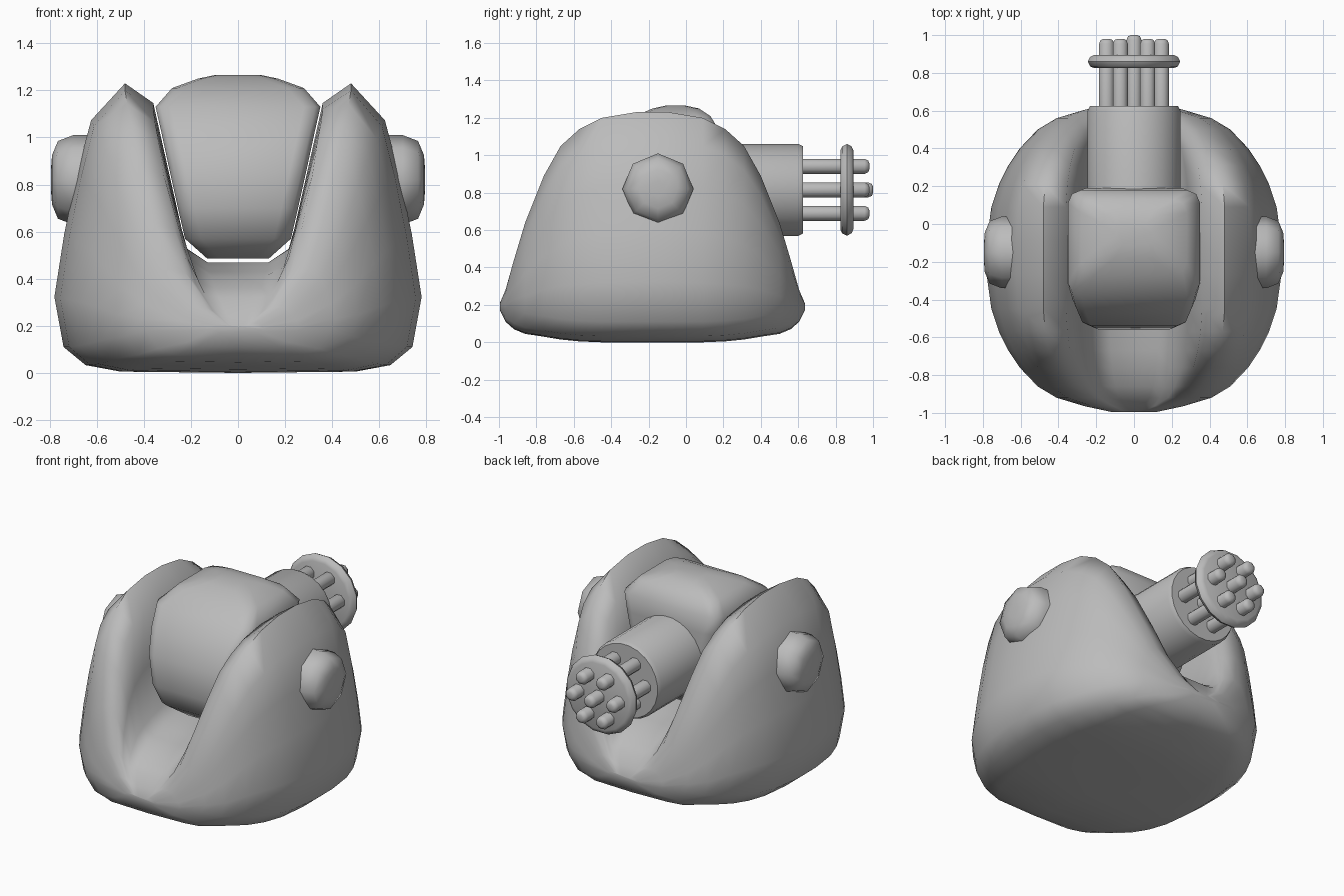
import bpy, bmesh, math

if "Cube" in bpy.data.objects:
    bpy.data.objects.remove(bpy.data.objects["Cube"])

mat = bpy.data.materials.new("light grey")
mat.diffuse_color = (0.5, 0.5, 0.5, 1)
mat.use_nodes = True
mat.node_tree.nodes["Principled BSDF"].inputs["Base Color"].default_value = mat.diffuse_color


def loft(name, rings, angle=50):
    """Skin a list of equal-length closed rings and cap both ends."""
    bm = bmesh.new()
    vr = [[bm.verts.new(p) for p in r] for r in rings]
    n = len(vr[0])
    for a, b in zip(vr, vr[1:]):
        for i in range(n):
            j = (i + 1) % n
            bm.faces.new((a[i], a[j], b[j], b[i]))
    bm.faces.new(vr[0])
    bm.faces.new(vr[-1])
    bmesh.ops.recalc_face_normals(bm, faces=bm.faces)
    me = bpy.data.meshes.new(name)
    bm.to_mesh(me)
    bm.free()
    me.materials.append(mat)
    ob = bpy.data.objects.new(name, me)
    bpy.context.collection.objects.link(ob)
    bpy.ops.object.select_all(action='DESELECT')
    bpy.context.view_layer.objects.active = ob
    ob.select_set(True)
    bpy.ops.object.shade_smooth_by_angle(angle=math.radians(angle))
    return ob


def lathe_y(name, x, z, profile, sides, angle=50):
    """Round part along y; profile is (y, radius)."""
    angs = [2 * math.pi * (i + 0.5) / sides for i in range(sides)]
    return loft(name, [[(x + r * math.cos(a), y, z + r * math.sin(a)) for a in angs]
                       for y, r in profile], angle)


# Body: U-shaped section swept along y, swelling from the rims to the middle
def body_ring(y, w, H, F, c, zb):
    lip = zb + min(0.11, (H - zb) * 0.4)
    half = [(0.64 * w, zb + (lip - zb) * 0.05), (0.83 * w, zb + (lip - zb) * 0.3), (0.95 * w, lip)]
    for f, k in ((1, 0.19), (0.86, 0.43), (0.68, 0.66), (0.48, 0.86), (0, 1)):
        half.append((c + (w - c) * f, lip + (H - lip) * k))
    for f, k in ((0.75, 0.89), (0.6, 0.47), (0.46, 0.08), (0.27, 0)):
        half.append((c * f, F + (H - F) * k))
    right = [(x, y, z) for x, z in half]
    left = [(-x, y, z) for x, z in reversed(half)]
    return [(0, y, zb)] + right + [(0, y, F)] + left


# distance from middle, half width, crest height, floor height, crest x, underside
stations = [
    (0.815, 0.12, 0.21, 0.20, 0.07, 0.17),
    (0.785, 0.26, 0.28, 0.25, 0.18, 0.11),
    (0.74, 0.41, 0.44, 0.32, 0.30, 0.07),
    (0.68, 0.51, 0.64, 0.36, 0.36, 0.045),
    (0.58, 0.605, 0.89, 0.41, 0.42, 0.03),
    (0.49, 0.665, 1.05, 0.43, 0.45, 0.015),
    (0.39, 0.715, 1.14, 0.45, 0.47, 0.005),
    (0.27, 0.755, 1.20, 0.47, 0.48, 0.0),
    (0.09, 0.78, 1.23, 0.47, 0.48, 0.0)]
YC = -0.18
rings = [body_ring(YC - s[0], *s[1:]) for s in stations]
rings += [body_ring(YC + s[0], *s[1:]) for s in reversed(stations)]
loft("body", rings, 70)


# Pivoting head: rounded-rectangle slices stacked in z
def head_ring(z, w, y0, y1):
    b = min(0.07, w * 0.4)
    half = [(w - b, y0), (w - b * 0.3, y0 + b * 0.3), (w, y0 + b),
            (w, y1 - b), (w - b * 0.3, y1 - b * 0.3), (w - b, y1)]
    return [(x, y, z) for x, y in half] + [(-x, y, z) for x, y in reversed(half)]


slices = [(0.485, 0.13, -0.40, 0.08), (0.57, 0.225, -0.51, 0.16), (0.70, 0.255, -0.56, 0.19),
          (0.88, 0.295, -0.54, 0.19), (1.02, 0.325, -0.47, 0.19), (1.13, 0.35, -0.38, 0.18),
          (1.21, 0.28, -0.27, 0.13), (1.25, 0.17, -0.18, 0.07), (1.265, 0.10, -0.11, 0.0)]
loft("head", [head_ring(*s) for s in slices], 60)

# Gun housing
ZG = 0.815
lathe_y("gun_housing", 0, ZG, [(-0.1, 0.248), (0.6, 0.248), (0.625, 0.235)], 24)

# Six barrels around a centre barrel
for i in range(7):
    a, R = (i * math.pi / 3, 0.145) if i < 6 else (0, 0)
    end = 0.98 if i < 6 else 1.0
    lathe_y("barrel_%d" % (i + 1), R * math.cos(a), ZG + R * math.sin(a),
            [(0.58, 0.043), (end - 0.025, 0.043), (end - 0.006, 0.034), (end, 0.018)], 8, 60)

# Disc that holds the barrels together
lathe_y("barrel_disc", 0, ZG, [(0.825, 0.215), (0.835, 0.237), (0.86, 0.25),
                               (0.885, 0.237), (0.895, 0.215)], 16)

# Octagonal pivot caps on both cheeks
for side, name in ((1, "right_pivot_cap"), (-1, "left_pivot_cap")):
    prof = [(0.58, 0.19), (0.70, 0.19), (0.765, 0.165), (0.79, 0.105), (0.795, 0.04)]
    loft(name, [[(side * x, -0.15 + r * math.sin(k * math.pi / 4), 0.82 + r * math.cos(k * math.pi / 4))
                 for k in range(8)] for x, r in prof], 60)
